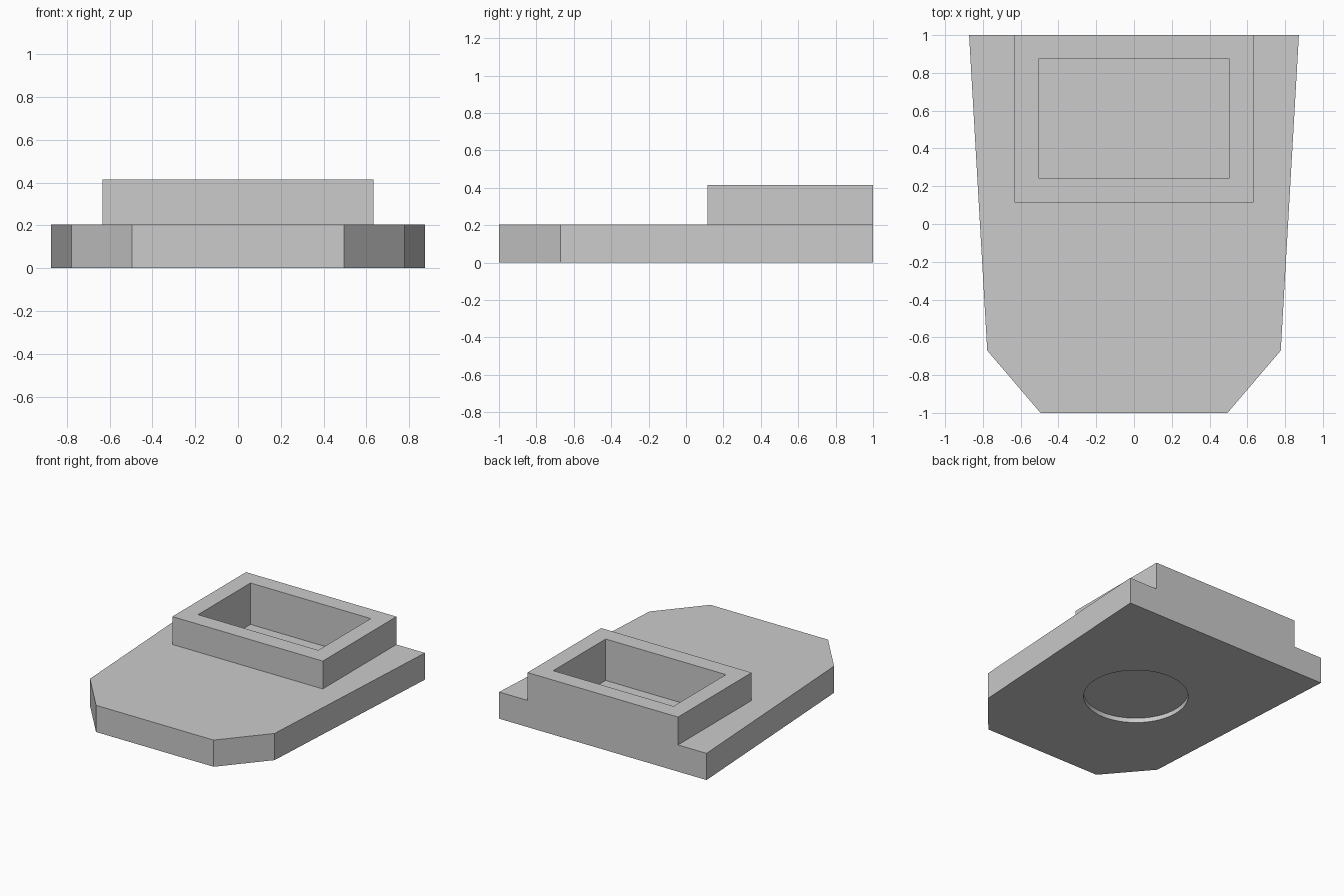
import bpy
import bmesh
import math

cube = bpy.data.objects.get("Cube")
if cube:
    bpy.data.objects.remove(cube, do_unlink=True)

grey = bpy.data.materials.new("light grey")
grey.use_nodes = True
colour = (0.6, 0.6, 0.6, 1)
grey.diffuse_color = colour
grey.node_tree.nodes["Principled BSDF"].inputs["Base Color"].default_value = colour


def prism(name, outline, bottom, top):
    """Extrude a flat outline from bottom to top."""
    bm = bmesh.new()
    face = bm.faces.new([bm.verts.new((x, y, bottom)) for x, y in outline])
    side = bmesh.ops.extrude_face_region(bm, geom=[face])["geom"]
    moved = [v for v in side if isinstance(v, bmesh.types.BMVert)]
    bmesh.ops.translate(bm, verts=moved, vec=(0, 0, top - bottom))
    bmesh.ops.recalc_face_normals(bm, faces=bm.faces)
    mesh = bpy.data.meshes.new(name)
    bm.to_mesh(mesh)
    bm.free()
    mesh.materials.append(grey)
    obj = bpy.data.objects.new(name, mesh)
    bpy.context.collection.objects.link(obj)
    return obj


def rectangle(half_width, front, back):
    return [(-half_width, front), (half_width, front),
            (half_width, back), (-half_width, back)]


def combine(target, tool, operation):
    """Apply a boolean and discard the tool."""
    mod = target.modifiers.new(operation.lower(), "BOOLEAN")
    mod.operation = operation
    mod.solver = "EXACT"
    mod.object = tool
    bpy.context.view_layer.objects.active = target
    bpy.ops.object.modifier_apply(modifier=mod.name)
    bpy.data.objects.remove(tool, do_unlink=True)


# Tapered plate with clipped front corners
right_half = [(0.495, -1), (0.777, -0.67), (0.873, 1)]
outline = right_half + [(-x, y) for x, y in reversed(right_half)]
base = prism("base_plate", outline, 0, 0.203)

# Raised rectangular collar flush with the back edge
combine(base, prism("collar", rectangle(0.633, 0.115, 1), 0.1, 0.415), "UNION")

# Open pocket sunk through the collar into the plate
combine(base, prism("pocket", rectangle(0.506, 0.243, 0.873), 0.1, 0.6), "DIFFERENCE")

# Shallow round recess under the plate
radius, sides = 0.367, 64
circle = [(radius * math.cos(math.tau * i / sides),
           0.02 + radius * math.sin(math.tau * i / sides)) for i in range(sides)]
combine(base, prism("recess", circle, -0.1, 0.035), "DIFFERENCE")

bpy.ops.object.select_all(action="DESELECT")
base.select_set(True)
bpy.context.view_layer.objects.active = base
bpy.ops.object.shade_smooth_by_angle(angle=math.radians(20))
